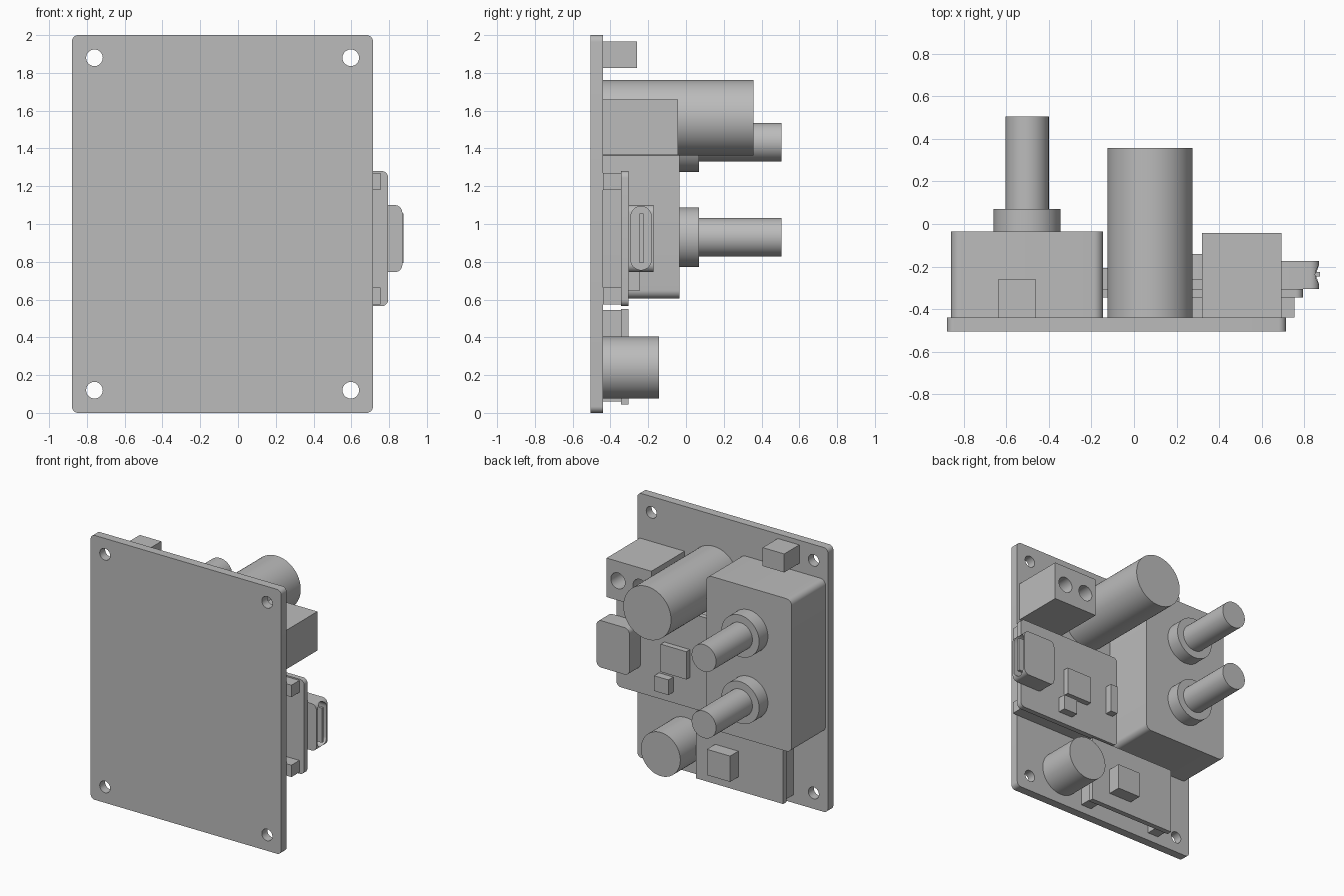
import bpy, bmesh, math
from mathutils import Matrix

if "Cube" in bpy.data.objects:
    bpy.data.objects.remove(bpy.data.objects["Cube"], do_unlink=True)

grey = bpy.data.materials.new("plain grey")
grey.use_nodes = True
grey.diffuse_color = (0.5, 0.5, 0.5, 1)
grey.node_tree.nodes["Principled BSDF"].inputs["Base Color"].default_value = (0.5, 0.5, 0.5, 1)


def finish(name, bm):
    bmesh.ops.recalc_face_normals(bm, faces=bm.faces)
    mesh = bpy.data.meshes.new(name)
    bm.to_mesh(mesh)
    bm.free()
    mesh.materials.append(grey)
    ob = bpy.data.objects.new(name, mesh)
    bpy.context.collection.objects.link(ob)
    return ob


def smooth(ob):
    bpy.ops.object.select_all(action='DESELECT')
    ob.select_set(True)
    bpy.context.view_layer.objects.active = ob
    bpy.ops.object.shade_smooth_by_angle(angle=math.radians(30))


def box(name, x, y, z, radius=0, axis=1):
    """Box from (min, max) ranges; edges parallel to axis are rounded."""
    bm = bmesh.new()
    bmesh.ops.create_cube(bm, size=1)
    for v in bm.verts:
        for i, (lo, hi) in enumerate((x, y, z)):
            v.co[i] = lo if v.co[i] < 0 else hi
    if radius:
        edges = [e for e in bm.edges
                 if abs(e.verts[0].co[axis] - e.verts[1].co[axis]) > 1e-4]
        bmesh.ops.bevel(bm, geom=edges, offset=radius, segments=8,
                        profile=0.5, affect='EDGES')
    ob = finish(name, bm)
    if radius:
        smooth(ob)
    return ob


def cylinder(name, x, z, radius, y0, y1, sides=64):
    """Cylinder standing out along y."""
    bm = bmesh.new()
    bmesh.ops.create_cone(bm, cap_ends=True, segments=sides, radius1=radius,
                          radius2=radius, depth=y1 - y0)
    bmesh.ops.transform(bm, verts=bm.verts, matrix=Matrix.Translation(
        (x, (y0 + y1) / 2, z)) @ Matrix.Rotation(math.pi / 2, 4, 'X'))
    ob = finish(name, bm)
    smooth(ob)
    return ob


def cut(ob, cutters):
    for c in cutters:
        c.hide_render = True
        mod = ob.modifiers.new("cut", 'BOOLEAN')
        mod.operation = 'DIFFERENCE'
        mod.solver = 'EXACT'
        mod.object = c
        bpy.context.view_layer.objects.active = ob
        bpy.ops.object.modifier_apply(modifier=mod.name)
        bpy.data.objects.remove(c, do_unlink=True)
    smooth(ob)


BACK = -0.44        # mounting face of the main board
PLATE = (-0.345, -0.305)

# Main board with four screw holes
board = box("main_board", (-0.88, 0.715), (-0.505, BACK), (0, 2), 0.035)
cut(board, [cylinder("screw_hole", x, z, 0.044, -0.6, -0.35, 48)
            for x in (-0.76, 0.597) for z in (0.12, 1.88)])

# Control housing with two collared shafts
box("control_housing", (-0.86, -0.145), (BACK, -0.035), (0.605, 1.76), 0.045)
for label, z in (("lower", 0.93), ("upper", 1.433)):
    cylinder(label + "_collar", -0.503, z, 0.158, -0.035, 0.07)
    cylinder(label + "_shaft", -0.503, z, 0.102, 0.07, 0.505)

# Small block at the top of the board
box("top_block", (-0.64, -0.46), (BACK, -0.26), (1.825, 1.965))

# Large and small capacitors
cylinder("large_capacitor", 0.075, 1.563, 0.2, BACK, 0.357)
cylinder("small_capacitor", 0.312, 0.24, 0.165, BACK, -0.142)

# Terminal block with two wire holes
terminal = box("terminal_block", (0.32, 0.695), (BACK, -0.043), (1.365, 1.66))
cut(terminal, [cylinder("wire_hole", x, 1.513, 0.06, -0.2, 0.05, 48)
               for x in (0.415, 0.6)])

# Upper daughter board on two strips
box("upper_plate", (-0.1, 0.795), PLATE, (0.565, 1.28), 0.035)
for label, z in (("lower", 0.575), ("upper", 1.18)):
    box(label + "_strip", (-0.06, 0.755), (BACK, PLATE[0]), (z, z + 0.09))
box("square_chip", (0.18, 0.395), (PLATE[1], -0.262), (0.795, 1.005))
box("small_component", (0.32, 0.44), (PLATE[1], -0.247), (0.645, 0.76))
box("edge_component", (-0.055, 0.005), (PLATE[1], -0.25), (0.79, 1.01))

# Cable socket with a slot and inner tongue
socket = box("cable_socket", (0.595, 0.87), (PLATE[1], -0.173), (0.745, 1.1), 0.04)
cut(socket, [box("slot", (0.72, 0.95), (-0.292, -0.184), (0.757, 1.093), 0.0535, 0)])
box("socket_tongue", (0.70, 0.876), (-0.247, -0.226), (0.793, 1.055))

# Lower daughter board on two upright strips
box("lower_plate", (-0.6, 0.13), PLATE, (0.045, 0.55))
for label, x in (("outer", -0.59), ("inner", 0.03)):
    box(label + "_strip", (x, x + 0.09), (BACK, PLATE[0]), (0.06, 0.545))
box("lower_chip", (-0.225, -0.03), (PLATE[1], -0.206), (0.15, 0.345))
